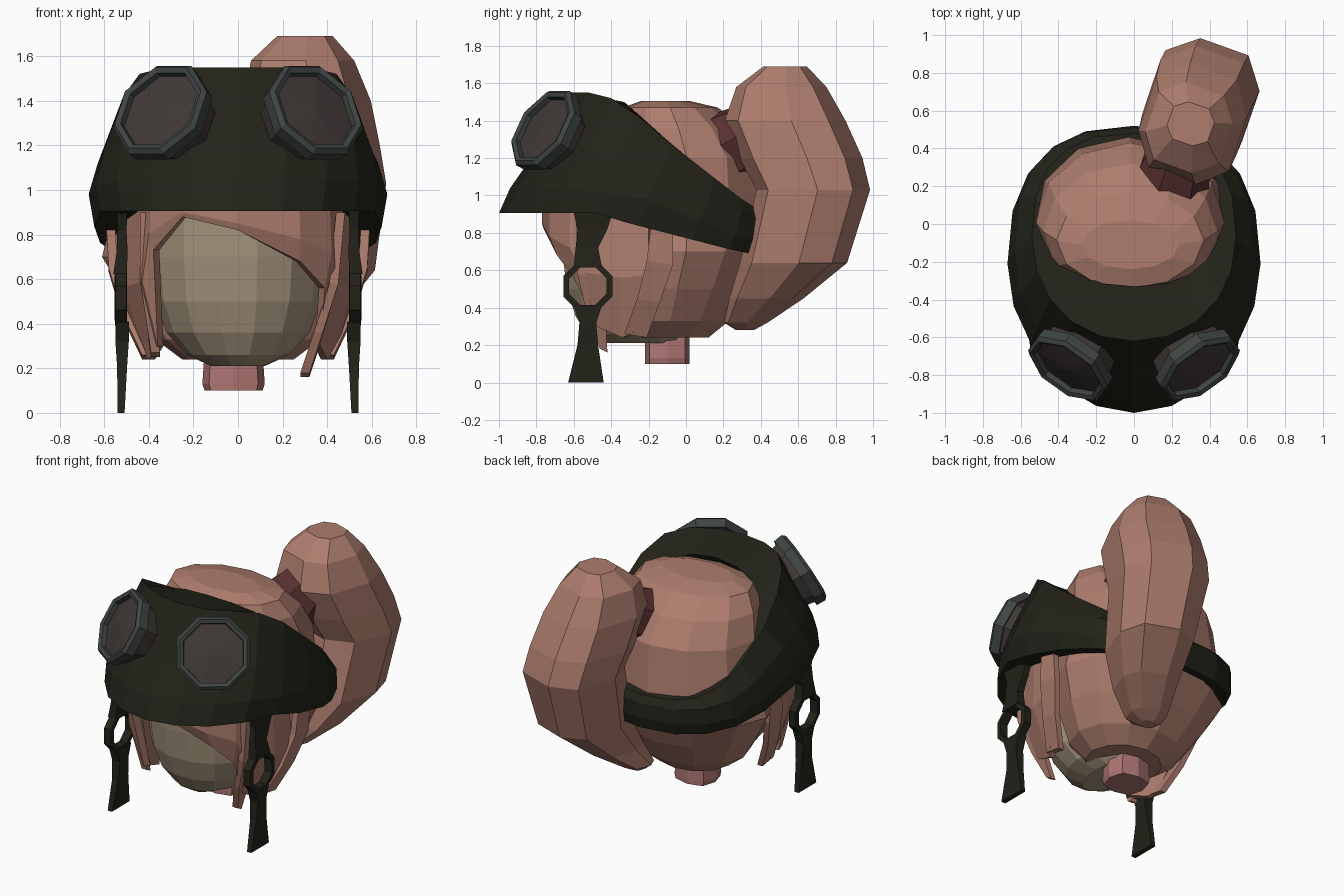
import bpy, bmesh, math
from mathutils import Vector

if "Cube" in bpy.data.objects:
    bpy.data.objects.remove(bpy.data.objects["Cube"])

def material(name, col):
    m = bpy.data.materials.new(name)
    m.diffuse_color = (*col, 1)
    m.use_nodes = True
    m.node_tree.nodes["Principled BSDF"].inputs["Base Color"].default_value = m.diffuse_color
    return m

HAIR = material("hair", (.42, .205, .155))
SKIN = material("skin", (.38, .30, .205))
NECK = material("neck", (.42, .18, .17))
DARK = material("dark_cloth", (.016, .016, .010))
RIM = material("rim", (.05, .06, .055))
LENS = material("lens", (.05, .04, .037))
TIE = material("tie", (.10, .03, .03))

def loft(name, rings, mat, caps=True, wrap=False):
    """Skin closed rings of points; wrap joins last ring to first."""
    bm = bmesh.new()
    vs = [[bm.verts.new(p) for p in r] for r in rings]
    n = len(rings[0])
    pairs = list(zip(vs, vs[1:])) + ([(vs[-1], vs[0])] if wrap else [])
    for a, b in pairs:
        for i in range(n):
            j = (i + 1) % n
            bm.faces.new((a[i], a[j], b[j], b[i]))
    if caps and not wrap:
        bm.faces.new(vs[0])
        bm.faces.new(vs[-1])
    bmesh.ops.recalc_face_normals(bm, faces=bm.faces)
    me = bpy.data.meshes.new(name)
    bm.to_mesh(me)
    bm.free()
    ob = bpy.data.objects.new(name, me)
    bpy.context.collection.objects.link(ob)
    me.materials.append(mat)
    return ob

def oval(n, cx, y0, y1, rx, z, power=1.0, skew=0.0, phase=0.0):
    """Horizontal oval from y0 to y1; z is a number or a function of y."""
    cy, ry, pts = (y0 + y1) / 2, (y1 - y0) / 2, []
    for i in range(n):
        a = 2 * math.pi * (i + phase) / n
        c, s = math.cos(a), math.sin(a)
        p = power if s < 0 or n != 20 else power * .82     # cap is squarer at the back
        c = math.copysign(abs(c) ** p, c)
        s = math.copysign(abs(s) ** p, s)
        y = cy + ry * s - skew * rx * c
        pts.append((cx + rx * c + skew * ry * s, y, z(y) if callable(z) else z))
    return pts

def ramp(pts):
    """Piecewise linear function through (y, z) points."""
    def f(y):
        if y <= pts[0][0]:
            return pts[0][1]
        for (a, za), (b, zb) in zip(pts, pts[1:]):
            if y <= b:
                return za + (zb - za) * (y - a) / (b - a)
        return pts[-1][1]
    return f

# Face, neck and the mass of hair over the skull
loft("face", [oval(14, 0, y0, 0, rx, z) for z, y0, rx in [
    (.21, -.46, .12), (.26, -.54, .23), (.36, -.60, .32), (.50, -.645, .37),
    (.70, -.67, .39), (.90, -.68, .39), (1.05, -.62, .36)]], SKIN)
loft("neck", [oval(8, -.02, -.22, .02, r, z, .7) for z, r in
              [(.10, .13), (.13, .14), (.28, .13)]], NECK)
loft("skull_hair", [oval(12, cx, y0, y1, rx, z, 1) for z, cx, y0, y1, rx in [
    (.24, 0, -.32, .12, .25), (.33, 0, -.40, .23, .37), (.50, -.01, -.42, .33, .48),
    (.70, -.03, -.42, .42, .58), (.90, -.03, -.44, .46, .53), (1.2, -.02, -.42, .43, .50),
    (1.36, -.02, -.40, .32, .46), (1.47, -.02, -.34, .17, .39), (1.505, -.02, -.24, .02, .26)]], HAIR)

# Fringe swept to one side and hair framing the cheeks: x, y, lower x, lower y, lower z
columns = [(-.55, -.20, -.44, -.28, .27), (-.52, -.35, -.40, -.34, .24), (-.43, -.56, -.36, -.50, .30),
           (-.40, -.62, -.38, -.61, .73), (-.25, -.73, -.25, -.72, .88), (0, -.77, 0, -.76, .82),
           (.28, -.73, .28, -.69, .68), (.42, -.62, .39, -.60, .56), (.45, -.55, .37, -.48, .30),
           (.52, -.35, .40, -.34, .24), (.54, -.20, .44, -.28, .27)]
sections = []
for x, y, u, v, w in columns:
    zm = .5 * (w + .88)
    k = .93
    outer = [(x * .97, y, 1.05), (x, y, max(zm, w + .02)), (u, v, w)]
    inner = [(u * k, v * k, w), (x * k, y * k, max(zm, w + .02)), (x * k, y * k, 1.05)]
    sections.append(outer + inner)
loft("fringe", sections, HAIR)

# Loose locks: flat strips of centre x, y, z, width along y
def lock(name, path):
    loft(name, [[(x - .02, y - w, z), (x + .02, y - w, z), (x + .02, y + w, z - .02),
                 (x - .02, y + w, z - .02)] for x, y, z, w in path], HAIR)

for side, s in (("right", 1), ("left", -1)):
    lock(side + "_side_lock", [(s * .57, -.13, .82, .06), (s * .56, -.14, .65, .07),
                               (s * .50, -.20, .45, .06), (s * .41, -.27, .26, .06)])
lock("right_front_lock", [(.46, -.52, .90, .07), (.43, -.52, .58, .06),
                          (.36, -.48, .36, .05), (.30, -.44, .18, .02)])
lock("left_front_lock", [(-.42, -.52, .90, .06), (-.42, -.50, .60, .05), (-.37, -.46, .27, .02)])

# Ponytail with its tie
loft("ponytail", [oval(8, cx, y0, y1, rx, z, .75, .22, .25) for z, cx, y0, y1, rx in [
    (1.69, .30, .42, .64, .12), (1.58, .29, .28, .74, .22), (1.40, .31, .22, .84, .27),
    (1.20, .34, .30, .93, .28), (1.03, .37, .39, .97, .28), (.64, .36, .30, .85, .24),
    (.45, .27, .24, .62, .18), (.32, .17, .21, .43, .12), (.28, .15, .27, .36, .05)]], HAIR)

def turned(name, centre, axis, profile, n, mat, wrap=False):
    """Turn (radius, height) points around an axis."""
    q = Vector(axis).to_track_quat('Z', 'Y')
    rings = [[Vector(centre) + q @ Vector((r * math.cos(2 * math.pi * (i + .5) / n),
              r * math.sin(2 * math.pi * (i + .5) / n), h)) for i in range(n)] for r, h in profile]
    return loft(name, rings, mat, wrap=wrap)

turned("hair_tie", (.20, .25, 1.27), (.25, .83, .5), [(.17, -.16), (.21, -.02), (.17, .16)], 7, TIE)

# Peaked cap: a band open at the crown, low at the back
low = ramp([(-.45, .905), (-.3, .85), (.28, .70), (.52, .66)])
lip = ramp([(-1, 1.04), (-.6, 1.04), (-.2, .98), (.28, .78), (.52, .74)])
mid = ramp([(-.60, 1.24), (-.15, 1.12), (.30, .90), (.52, .83)])
top = ramp([(-.46, 1.55), (-.32, 1.48), (-.05, 1.25), (.35, .94), (.5, .87)])
edge = ramp([(-.33, 1.50), (-.05, 1.25), (.35, .93), (.5, .86)])
loft("cap", [
    oval(20, 0, -.70, .44, .54, low), oval(20, 0, -1.0, .50, .645, low),
    oval(20, 0, -.94, .52, .67, lip), oval(20, 0, -.80, .51, .63, mid, .92),
    oval(20, 0, -.62, .48, .54, top, .95), oval(20, 0, -.33, .42, .46, edge, .85)], DARK, wrap=True)

# Goggles resting on the cap and straps hanging from it
for side, s in (("right", 1), ("left", -1)):
    c, ax = (s * .34, -.75, 1.35), (s * .50, -.70, .48)
    turned(side + "_goggle_rim", c, ax,
           [(.24, -.04), (.245, .02), (.225, .04), (.20, .03), (.195, -.03)], 8, RIM, True)
    turned(side + "_goggle_lens", c, ax, [(.19, -.16), (.22, -.02), (.20, .0), (.02, .02)], 8, LENS)

    def strap(name, rows):
        loft(name, [[(s * (x - t), a, z), (s * (x + t), a, z), (s * (x + t), b, z), (s * (x - t), b, z)]
                    for z, a, b, x, t in rows], DARK)
    strap(side + "_upper_strap", [(.95, -.61, -.38, .52, .025), (.82, -.58, -.42, .52, .02),
                                  (.72, -.59, -.47, .52, .025), (.62, -.60, -.45, .53, .03)])
    strap(side + "_lower_strap", [(.41, -.60, -.45, .52, .03), (.32, -.57, -.48, .52, .03),
                                  (.20, -.58, -.47, .52, .022), (0, -.63, -.44, .525, .016)])
    loop = []
    for i in range(8):
        a = math.pi * (i + .5) / 4
        d = Vector((0, math.cos(a), math.sin(a)))
        m = Vector((s * .525, -.525, .515))
        loop.append([m + d * r + Vector((h, 0, 0)) for r, h in
                     [(.142, -.025), (.142, .025), (.108, .028), (.108, -.028)]])
    loft(side + "_strap_ring", loop, DARK, wrap=True)
